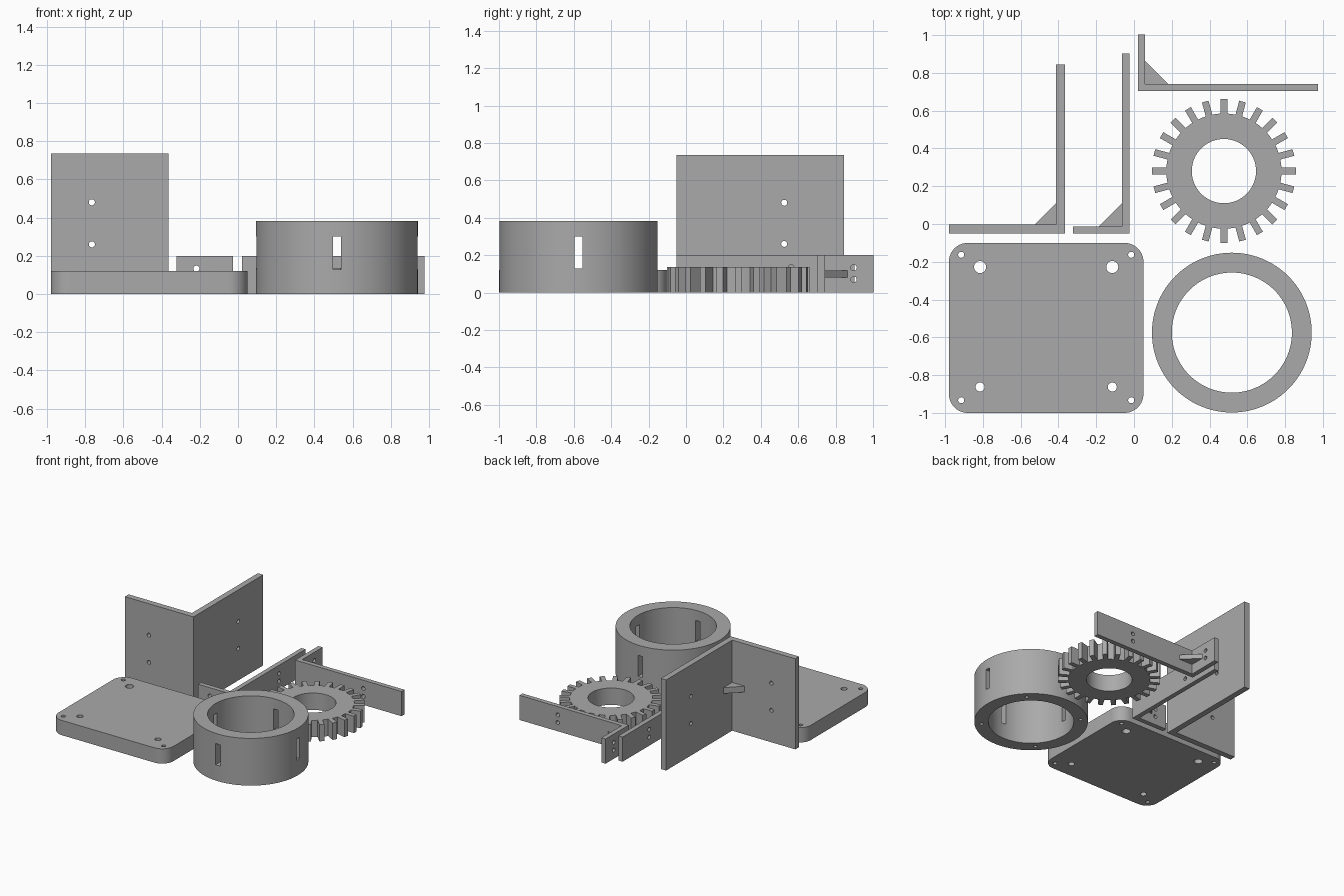
import bpy, bmesh, math
from mathutils import Matrix, Vector

if "Cube" in bpy.data.objects:
    bpy.data.objects.remove(bpy.data.objects["Cube"])

grey = bpy.data.materials.new("plain grey")
grey.diffuse_color = (0.4, 0.4, 0.4, 1)
grey.use_nodes = True
grey.node_tree.nodes["Principled BSDF"].inputs["Base Color"].default_value = grey.diffuse_color


def prism(name, pts, z0, z1):
    """Extrude a closed 2D outline from z0 to z1."""
    bm = bmesh.new()
    face = bm.faces.new([bm.verts.new((x, y, z0)) for x, y in pts])
    top = bmesh.ops.extrude_face_region(bm, geom=[face])["geom"]
    bmesh.ops.translate(bm, vec=(0, 0, z1 - z0),
                        verts=[v for v in top if isinstance(v, bmesh.types.BMVert)])
    bmesh.ops.recalc_face_normals(bm, faces=bm.faces)
    mesh = bpy.data.meshes.new(name)
    bm.to_mesh(mesh)
    bm.free()
    mesh.materials.append(grey)
    ob = bpy.data.objects.new(name, mesh)
    bpy.context.collection.objects.link(ob)
    return ob


def arc(cx, cy, r, a0=0, a1=360, n=96, closed=True):
    steps = n if closed else n + 1
    return [(cx + r * math.cos(math.radians(a0 + (a1 - a0) * i / n)),
             cy + r * math.sin(math.radians(a0 + (a1 - a0) * i / n))) for i in range(steps)]


def rect(x0, x1, y0, y1):
    return [(x0, y0), (x1, y0), (x1, y1), (x0, y1)]


def rod(axis, centre, r, length):
    """Cylindrical cutter along an axis."""
    ob = prism("cutter", arc(0, 0, r, n=24), -length / 2, length / 2)
    turn = Vector((0, 0, 1)).rotation_difference(Vector(axis)).to_matrix().to_4x4()
    ob.data.transform(Matrix.Translation(centre) @ turn)
    return ob


def cut(ob, cutters):
    for c in cutters:
        mod = ob.modifiers.new("cut", "BOOLEAN")
        mod.operation = "DIFFERENCE"
        mod.solver = "EXACT"
        mod.object = c
        c.hide_render = True
        bpy.context.view_layer.objects.active = ob
        bpy.ops.object.modifier_apply(modifier=mod.name)
        bpy.data.objects.remove(c)


def smooth(ob):
    bpy.ops.object.select_all(action="DESELECT")
    ob.select_set(True)
    bpy.context.view_layer.objects.active = ob
    bpy.ops.object.shade_smooth_by_angle(angle=math.radians(30))


# Base plate with rounded corners and two sets of screw holes
x0, x1, y0, y1, r = -0.98, 0.05, -1.0, -0.1, 0.1
outline = []
for cx, cy, a in ((x1 - r, y1 - r, 0), (x0 + r, y1 - r, 90),
                  (x0 + r, y0 + r, 180), (x1 - r, y0 + r, 270)):
    outline += arc(cx, cy, r, a, a + 90, 12, False)
base = prism("base_plate", outline, 0, 0.12)
holes = [(x, y, 0.016) for x in (-0.915, -0.015) for y in (-0.163, -0.933)]
holes += [(x, y, s) for x in (-0.815, -0.115) for y, s in ((-0.228, 0.032), (-0.863, 0.024))]
cut(base, [rod((0, 0, 1), (x, y, 0.06), s, 0.3) for x, y, s in holes])
smooth(base)


def bracket(name, corner, short, long, t, height, brace, holes_z, short_hole, long_hole, place):
    """L bracket: long leg along +y, short leg along -x, outer corner at origin."""
    body = prism(name, [(0, 0), (0, long), (-t, long), (-t, t), (-short, t), (-short, 0)],
                 0, height)
    cutters = []
    for z in holes_z:
        cutters.append(rod((0, 1, 0), (-short_hole, t / 2, z), 0.016, t * 3))
        cutters.append(rod((1, 0, 0), (-t / 2, long_hole, z), 0.016, t * 3))
    cut(body, cutters)
    gusset = prism(name + "_gusset", [(-t, t), (-t, t + brace), (-t - brace, t)],
                   height / 2 - t / 2, height / 2 + t / 2)
    for ob in (body, gusset):
        ob.data.transform(Matrix.Translation((*corner, 0)) @ place)
        smooth(ob)


same = Matrix.Identity(4)
# Short leg to +y, long leg to +x
turned = Matrix.Rotation(math.radians(-90), 4, "Z")
bracket("tall_bracket", (-0.365, -0.05), 0.615, 0.895, 0.048, 0.735, 0.112,
        (0.26, 0.48), 0.4, 0.575, same)
bracket("low_bracket", (-0.025, -0.05), 0.298, 0.952, 0.038, 0.2, 0.122,
        (0.07, 0.133), 0.193, 0.612, same)
bracket("rear_bracket", (0.02, 0.704), 0.298, 0.955, 0.038, 0.2, 0.122,
        (0.07, 0.133), 0.193, 0.612, turned)

# Gear wheel: square teeth around a hub with a central bore
gx, gy, hub, tip, half = 0.476, 0.28, 0.305, 0.381, 0.018
root = math.degrees(math.asin(half / hub))
outline = []
for i in range(24):
    a = math.radians(15 * i)
    for s in (-half, half):
        outline.append((gx + tip * math.cos(a) - s * math.sin(a),
                        gy + tip * math.sin(a) + s * math.cos(a)))
    outline += arc(gx, gy, hub, 15 * i + root, 15 * (i + 1) - root, 3, False)
gear = prism("gear_wheel", outline, 0, 0.137)
cut(gear, [prism("cutter", arc(gx, gy, 0.17), -0.1, 0.3)])
smooth(gear)

# Ring housing: four upright slots and four blind screw holes underneath
rx, ry = 0.518, -0.575
ring = prism("ring_housing", arc(rx, ry, 0.423), 0, 0.383)
cut(ring, [prism("cutter", arc(rx, ry, 0.318), -0.1, 0.5),
           prism("cutter", rect(rx - 0.021, rx + 0.021, ry - 0.5, ry + 0.5), 0.128, 0.3),
           prism("cutter", rect(rx - 0.5, rx + 0.5, ry - 0.021, ry + 0.021), 0.128, 0.3)])
cut(ring, [rod((0, 0, 1), (x, y, 0), 0.014, 0.2)
           for x, y in arc(rx, ry, 0.37, 45, 405, 4)])
smooth(ring)
